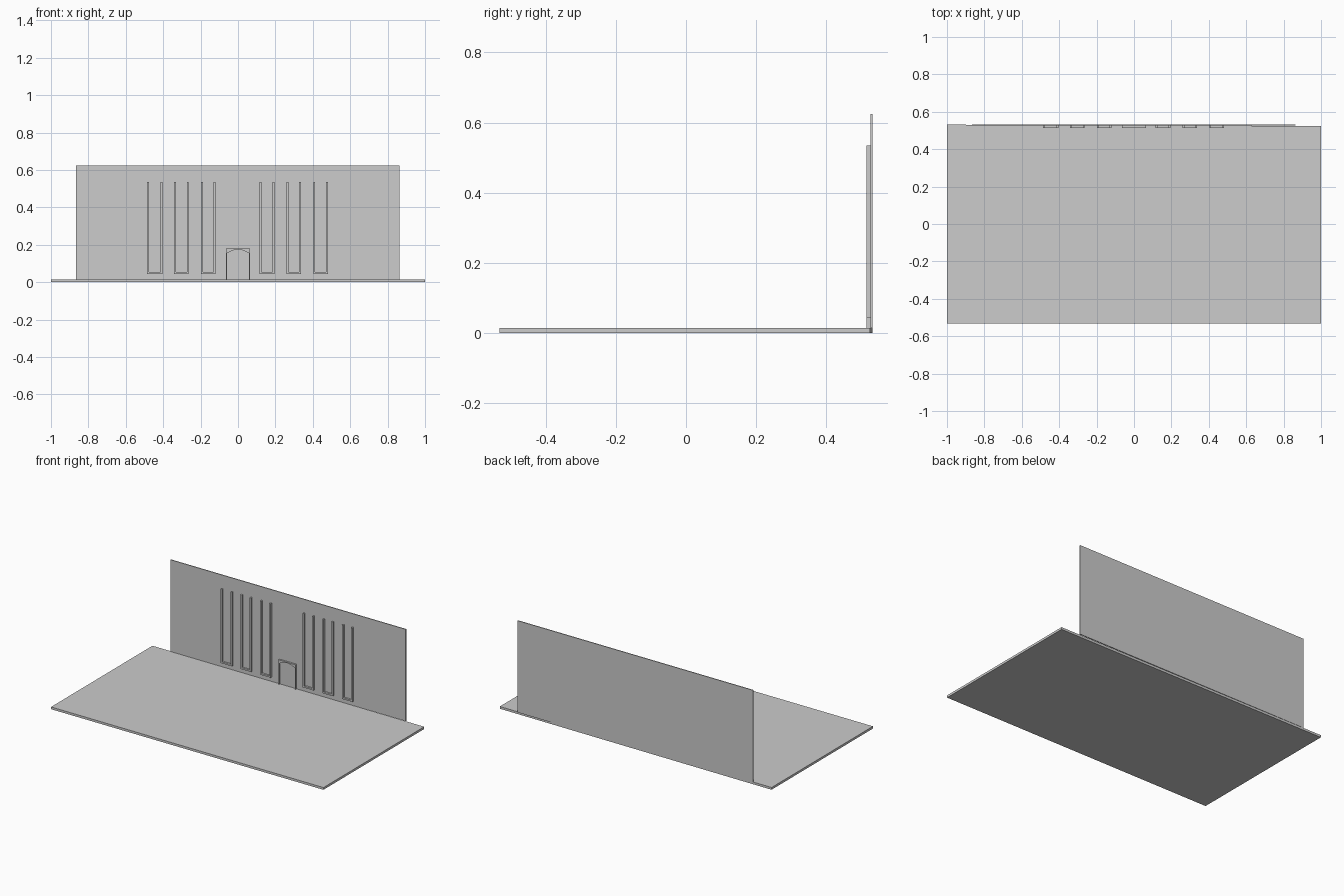
import bpy
import math

cube = bpy.data.objects.get("Cube")
if cube:
    bpy.data.objects.remove(cube, do_unlink=True)

# Single plain grey
grey = bpy.data.materials.new("plain_grey")
grey.use_nodes = True
colour = (0.604, 0.604, 0.604, 1)
grey.diffuse_color = colour
grey.node_tree.nodes["Principled BSDF"].inputs["Base Color"].default_value = colour


def prism(name, outline, low, high, axis):
    """Extrude a flat outline along z (plan) or y (elevation)."""
    def place(p, d):
        return (p[0], p[1], d) if axis == "z" else (p[0], d, p[1])
    n = len(outline)
    verts = [place(p, low) for p in outline] + [place(p, high) for p in outline]
    faces = [tuple(range(n))[::-1], tuple(range(n, 2 * n))]
    faces += [(i, (i + 1) % n, n + (i + 1) % n, n + i) for i in range(n)]
    if axis == "y":
        faces = [f[::-1] for f in faces]
    mesh = bpy.data.meshes.new(name)
    mesh.from_pydata(verts, [], faces)
    mesh.materials.append(grey)
    obj = bpy.data.objects.new(name, mesh)
    bpy.context.collection.objects.link(obj)
    return obj


FLOOR_TOP = 0.015
WALL_FRONT, WALL_BACK = 0.526, 0.532
TRIM_FRONT = 0.514

# Ground slab, its rear edge slightly out of square
prism("ground_slab", [(-1, -0.532), (1, -0.532), (1, 0.524), (-1, 0.531)],
      0, FLOOR_TOP, "z")

# Thin upright wall
left, right, top = -0.865, 0.863, 0.624
prism("back_wall", [(left, FLOOR_TOP), (right, FLOOR_TOP), (right, top), (left, top)],
      WALL_FRONT, WALL_BACK, "y")

# Tall window surrounds, open at the top
low, high, bar = 0.044, 0.535, 0.01
spans = [(-0.487, -0.405), (-0.342, -0.264), (-0.198, -0.12),
         (0.115, 0.195), (0.259, 0.337), (0.403, 0.48)]
for number, (a, b) in enumerate(spans, 1):
    prism(f"window_surround_{number}",
          [(a, low), (b, low), (b, high), (b - bar, high), (b - bar, low + bar),
           (a + bar, low + bar), (a + bar, high), (a, high)],
          TRIM_FRONT, WALL_FRONT, "y")

# Doorway surround: thin jambs under a shallow arch
half, jamb, spring, crown, head = 0.063, 0.003, 0.153, 0.174, 0.179
inner = half - jamb
arch = []
for i in range(13):
    angle = math.pi * i / 12
    x = -inner * math.cos(angle)
    arch.append((x, crown - (crown - spring) * (x / inner) ** 2))
prism("door_surround",
      [(-half, FLOOR_TOP), (-inner, FLOOR_TOP)] + arch +
      [(inner, FLOOR_TOP), (half, FLOOR_TOP), (half, head), (-half, head)],
      TRIM_FRONT, WALL_FRONT, "y")
